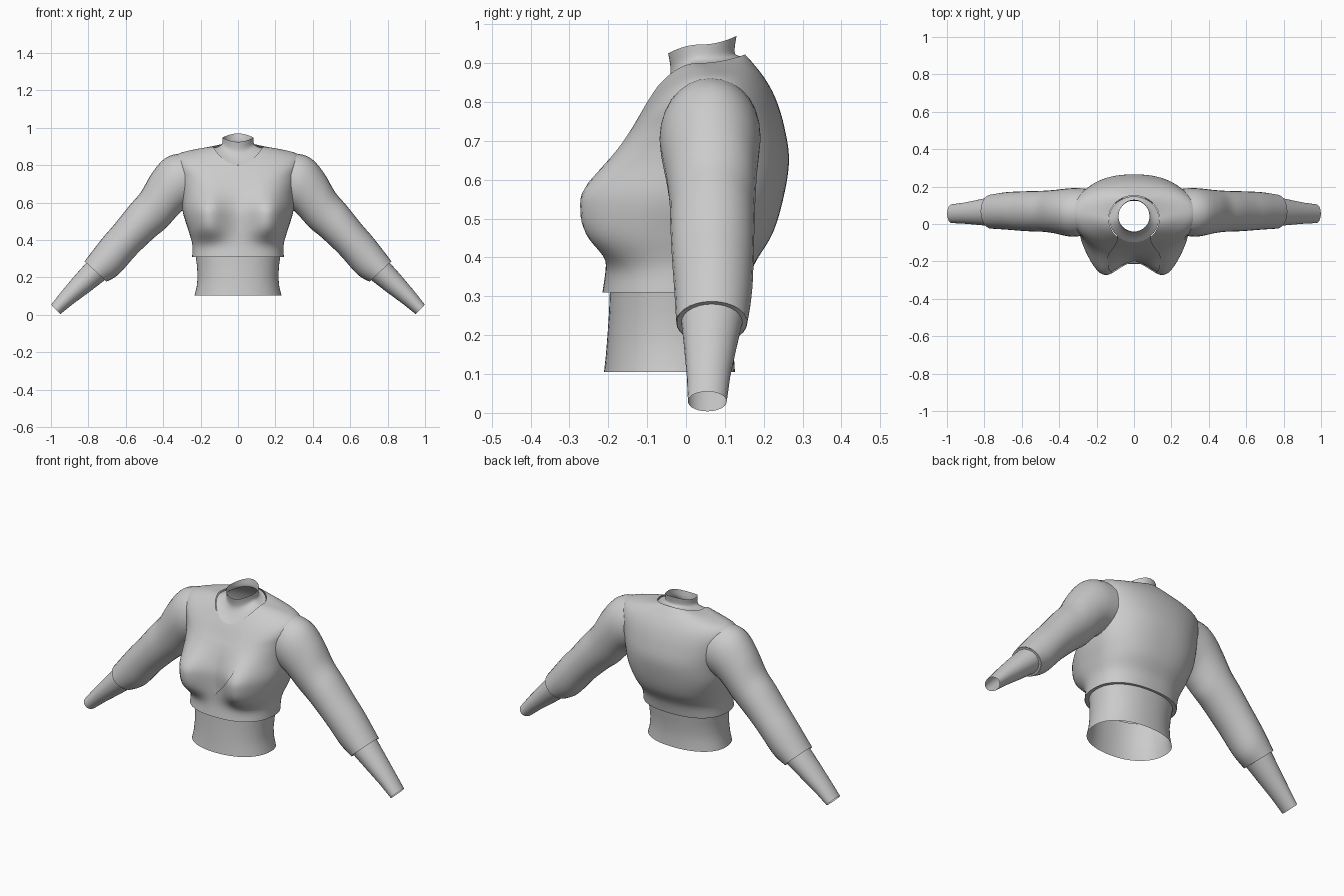
import bpy, bmesh
from math import sin, cos, pi, asin, exp

if "Cube" in bpy.data.objects:
    bpy.data.objects.remove(bpy.data.objects["Cube"])


def smooth(rows, steps):
    """Catmull-Rom interpolation of a list of tuples."""
    out = []
    for i in range(len(rows) - 1):
        p0, p1, p2 = rows[max(i - 1, 0)], rows[i], rows[i + 1]
        p3 = rows[min(i + 2, len(rows) - 1)]
        for s in range(steps):
            t = s / steps
            out.append(tuple(
                0.5 * (2 * b + (c - a) * t + (2 * a - 5 * b + 4 * c - d) * t * t
                       + (3 * b - a - 3 * c + d) * t ** 3)
                for a, b, c, d in zip(p0, p1, p2, p3)))
    return out + [rows[-1]]


def lerp_table(table, v):
    if v <= table[0][0]:
        return table[0][1]
    for (a, p), (b, q) in zip(table, table[1:]):
        if v <= b:
            return p + (q - p) * (v - a) / (b - a)
    return table[-1][1]


def grid_object(name, rows, skip=None):
    """Skin rows of points with quads and mirror the half across x."""
    bm = bmesh.new()
    vs = [[bm.verts.new(p) for p in r] for r in rows]
    for a, b in zip(vs, vs[1:]):
        for i in range(len(a) - 1):
            quad = (a[i], a[i + 1], b[i + 1], b[i])
            mid = sum((v.co for v in quad), quad[0].co * 0) / 4
            if not (skip and skip(mid)):
                bm.faces.new(quad)
    bmesh.ops.delete(bm, geom=[v for v in bm.verts if not v.link_faces], context='VERTS')
    bmesh.ops.remove_doubles(bm, verts=bm.verts, dist=0.0003)
    me = bpy.data.meshes.new(name)
    bm.to_mesh(me)
    bm.free()
    ob = bpy.data.objects.new(name, me)
    bpy.context.collection.objects.link(ob)
    bpy.ops.object.select_all(action='DESELECT')
    ob.select_set(True)
    bpy.context.view_layer.objects.active = ob
    bpy.ops.object.shade_smooth_by_angle(angle=0.7)
    m = ob.modifiers.new("mirror", 'MIRROR')
    m.merge_threshold = 0.0005
    return ob


def body_point(row, a):
    """Point on a torso ring; a = 0 at the front centre, pi at the back."""
    zf, zs, zb, W, ys, yf, yb, n = row
    s, c = max(sin(a), 0), cos(a)
    x = W * s ** (2 / n)
    y = ys + (yf - ys if c > 0 else yb - ys) * abs(c) ** (2 / n)
    z = zs + ((zf if c > 0 else zb) - zs) * c * c
    if c > 0:  # bust
        d = z - 0.545
        fall = exp(-(d / 0.12) ** 2) if d > 0 else exp(-(d / 0.14) ** 4)
        y -= 0.096 * fall * exp(-((x - 0.17) / 0.1) ** 2) * min(1, c * 3)
    return (x, y, z)


def ring(row, a0, a1, n):
    return [body_point(row, a0 + (a1 - a0) * i / n) for i in range(n + 1)]


# front z, side z, back z, half width, side y, front y, back y, squareness
TORSO = smooth([
    (.31, .31, .31, .245, -.02, -.215, .155, 2.3),
    (.38, .38, .38, .245, -.01, -.205, .175, 2.3),
    (.46, .46, .46, .268, .01, -.200, .222, 2.4),
    (.55, .55, .55, .295, .03, -.200, .250, 2.4),
    (.63, .65, .65, .305, .05, -.182, .265, 2.3),
    (.69, .75, .74, .325, .06, -.160, .252, 2.2),
    (.73, .82, .81, .340, .06, -.140, .230, 2.1),
    (.76, .862, .86, .315, .06, -.125, .203, 2.0),
    (.785, .887, .90, .220, .05, -.112, .172, 2.0),
    (.80, .900, .922, .135, .03, -.103, .152, 2.0)], 6)
OPENING = [(.44, 0), (.50, .06), (.55, .105), (.59, .13), (.65, .143),
           (.69, .135), (.74, .110), (.80, .085)]


def edge_angle(row):
    return asin((lerp_table(OPENING, row[0]) / row[3]) ** (row[7] / 2))


# cropped jacket body with shaped front opening and armholes
grid_object("jacket_body", [ring(r, edge_angle(r), pi, 40) for r in TORSO],
            lambda p: p.x > 0.29 and abs(p.y - 0.06) < 0.09 and 0.62 < p.z < 0.81)

# inner top panel seen through the opening
panel = [ring(r, 0, edge_angle(r) + 0.04, 12) for r in TORSO if r[0] > 0.425]
grid_object("front_panel", [[(x, y + 0.007, z) for x, y, z in r] for r in panel])

# standing collar
grid_object("neck_collar", [ring(r, 0, pi, 24) for r in smooth([
    (.80, .893, .917, .133, .03, -.097, .148, 2),
    (.835, .900, .918, .105, .035, -.062, .138, 2),
    (.875, .915, .928, .085, .04, -.040, .125, 2),
    (.925, .948, .970, .083, .04, -.046, .130, 2)], 4)])

# inner top waist, joined to the jacket hem
grid_object("waist", [ring(r, 0, pi, 32) for r in [
    (.105, .105, .105, .232, -.03, -.211, .126, 2.2),
    (.15, .15, .15, .221, -.03, -.206, .123, 2.2),
    (.20, .20, .20, .216, -.03, -.202, .124, 2.2),
    (.26, .26, .26, .219, -.025, -.198, .132, 2.2),
    (.312, .312, .312, .226, -.02, -.196, .140, 2.2),
    (.312, .312, .312, .244, -.02, -.214, .154, 2.3)]])


def arm_ring(row, n=28):
    """Oval through an upper and lower (x, z) point and a y range."""
    xt, zt, xb, zb, y0, y1 = row
    pts = []
    for i in range(n + 1):
        c, s = cos(2 * pi * i / n), sin(2 * pi * i / n)
        pts.append(((xt + xb) / 2 + (xt - xb) / 2 * c,
                    (y0 + y1) / 2 - (y1 - y0) / 2 * s,
                    (zt + zb) / 2 + (zt - zb) / 2 * c))
    return pts


# upper x, upper z, lower x, lower z, front y, back y
grid_object("sleeve", [arm_ring(r) for r in smooth([
    (.27, .865, .25, .58, -.060, .190),
    (.345, .857, .300, .555, -.068, .192),
    (.405, .825, .340, .515, -.062, .188),
    (.465, .750, .385, .465, -.050, .182),
    (.520, .655, .440, .420, -.042, .178),
    (.580, .585, .500, .365, -.040, .176),
    (.660, .485, .555, .310, -.036, .174),
    (.725, .410, .640, .215, -.030, .170),
    (.820, .287, .703, .178, -.025, .158)], 4)])

# inner top forearm, flared at its start to close the sleeve end
grid_object("forearm", [arm_ring(r) for r in [
    (.819, .287, .704, .179, -.024, .157),
    (.810, .280, .712, .186, -.012, .145),
    (.870, .213, .790, .126, -.005, .130),
    (.940, .130, .880, .060, .002, .114),
    (.999, .055, .950, .004, .005, .105)]])
